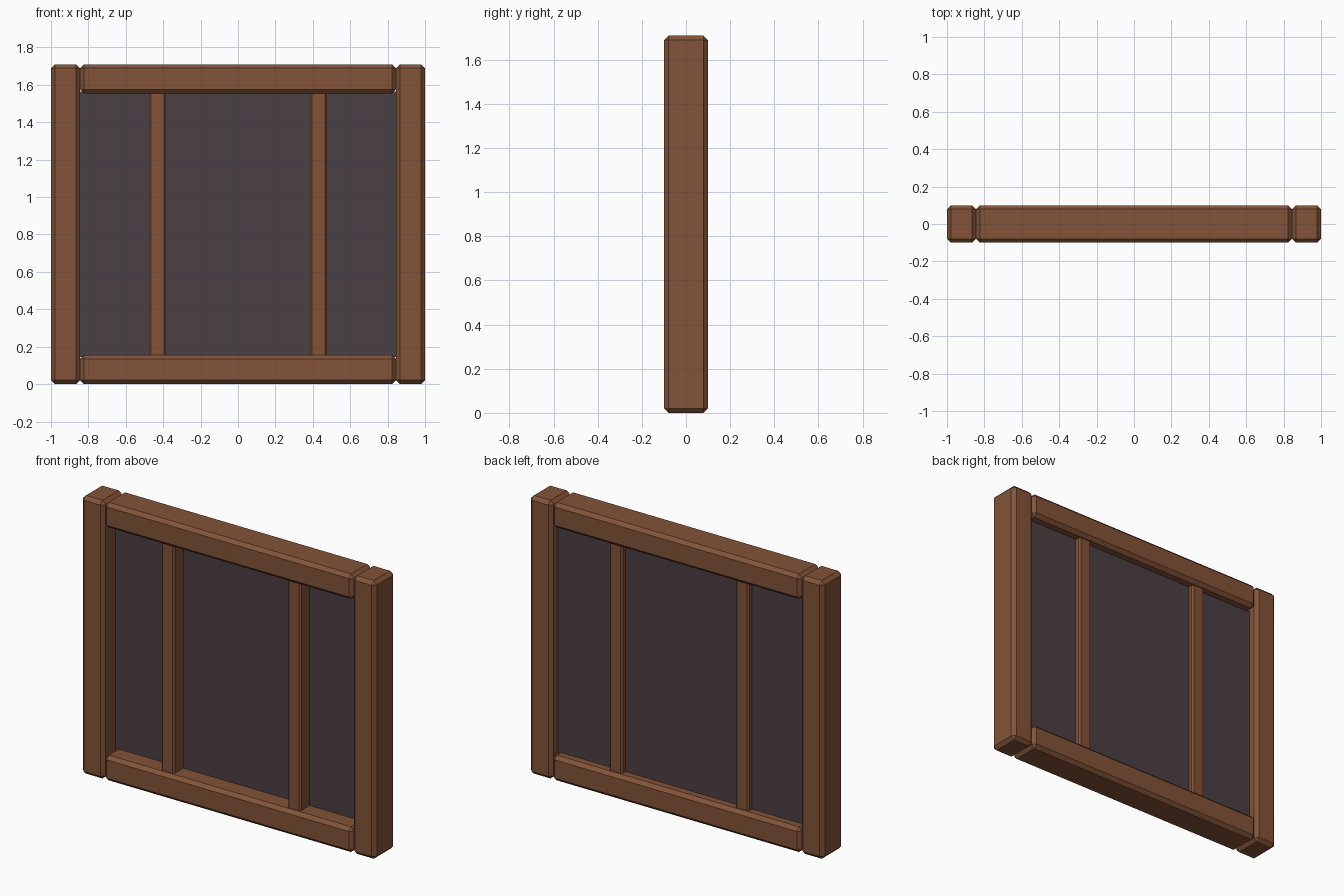
import bpy, bmesh

if "Cube" in bpy.data.objects:
    bpy.data.objects.remove(bpy.data.objects["Cube"])


def material(name, rgb):
    m = bpy.data.materials.new(name)
    m.diffuse_color = (*rgb, 1)
    m.use_nodes = True
    m.node_tree.nodes["Principled BSDF"].inputs["Base Color"].default_value = m.diffuse_color
    return m


WOOD = material("brown wood", (0.225, 0.088, 0.040))
PANE = material("dark pane", (0.070, 0.050, 0.058))


def block(name, lo, hi, mat, chamfer=0.0):
    """Box between two corners with a flat chamfer on every edge."""
    bm = bmesh.new()
    bmesh.ops.create_cube(bm, size=1)
    for v in bm.verts:
        v.co = [(a + b) / 2 + c * (b - a) for a, b, c in zip(lo, hi, v.co)]
    if chamfer:
        bmesh.ops.bevel(bm, geom=bm.edges[:], offset=chamfer,
                        offset_type='OFFSET', segments=1, affect='EDGES')
    mesh = bpy.data.meshes.new(name)
    bm.to_mesh(mesh)
    bm.free()
    mesh.materials.append(mat)
    ob = bpy.data.objects.new(name, mesh)
    bpy.context.collection.objects.link(ob)
    return ob


H, D = 1.71, 0.10        # overall height, half depth
INNER, RAIL = 0.845, 0.155  # inner post face, rail height

# Side posts and slim upright bars, mirrored left and right
for side, s in (("left", -1), ("right", 1)):
    xs = sorted((s * INNER, s * 1.0))
    block(side + "_post", (xs[0], -D, 0), (xs[1], D, H), WOOD, 0.021)
    xc = s * 0.43
    block(side + "_bar", (xc - 0.045, -0.072, RAIL - 0.02),
          (xc + 0.045, 0.072, H - RAIL + 0.02), WOOD, 0.011)

# Bottom and top rails
for name, z in (("bottom_rail", 0), ("top_rail", H - RAIL)):
    block(name, (-INNER, -D, z), (INNER, D, z + RAIL), WOOD, 0.021)

# Pane, set slightly towards the back
block("pane", (-INNER - 0.005, 0.018, RAIL - 0.01),
      (INNER + 0.005, 0.038, H - RAIL + 0.01), PANE)
